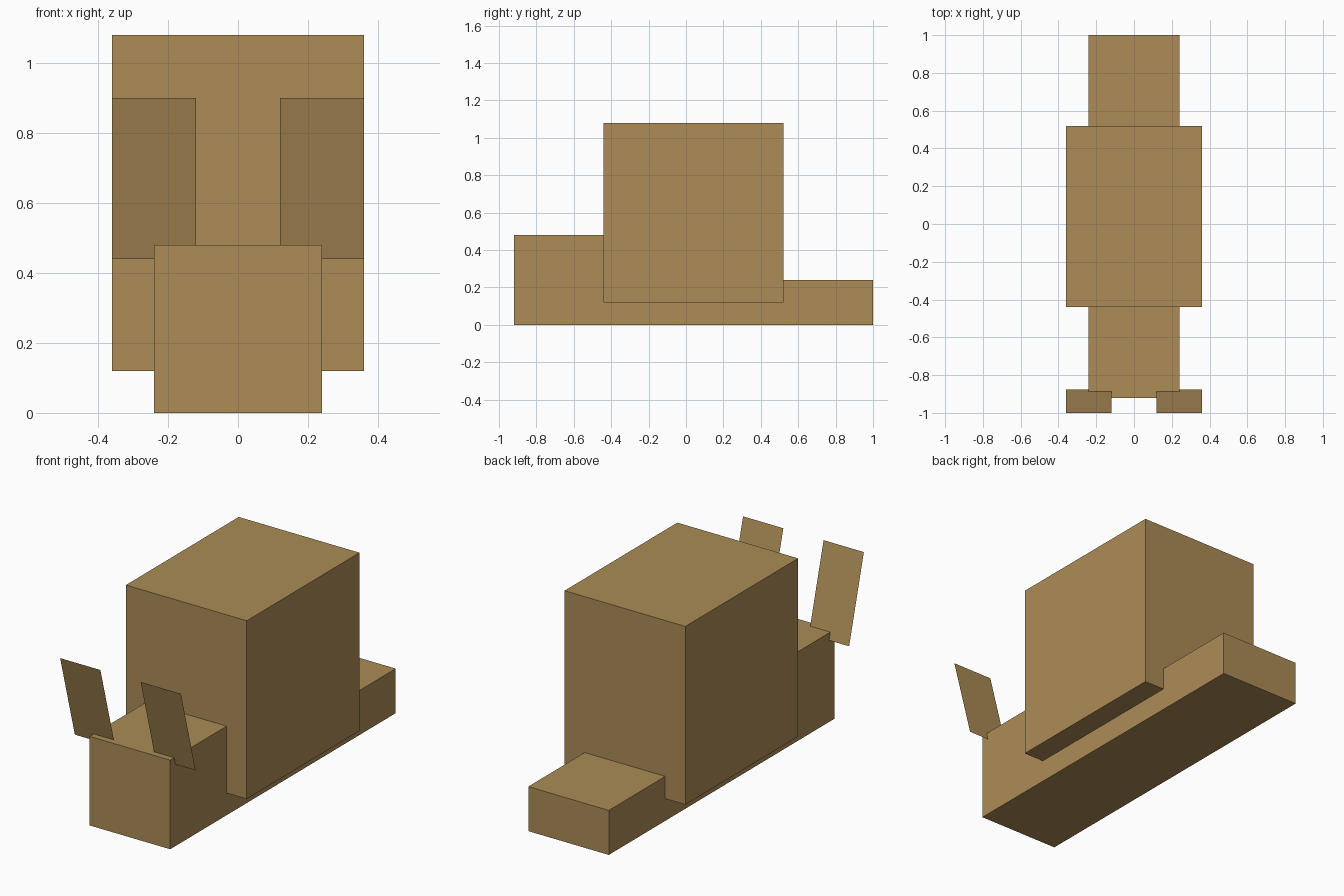
import bpy
import bmesh
from mathutils import Vector

default = bpy.data.objects.get("Cube")
if default:
    bpy.data.objects.remove(default, do_unlink=True)

# Single tan colour
tan = bpy.data.materials.new("tan")
tan.use_nodes = True
colour = (0.412, 0.262, 0.093, 1)
tan.diffuse_color = colour
tan.node_tree.nodes["Principled BSDF"].inputs["Base Color"].default_value = colour


def add_part(name, bm):
    mesh = bpy.data.meshes.new(name)
    bm.to_mesh(mesh)
    bm.free()
    mesh.materials.append(tan)
    part = bpy.data.objects.new(name, mesh)
    bpy.context.collection.objects.link(part)
    return part


def add_box(name, low, high):
    low, high = Vector(low), Vector(high)
    bm = bmesh.new()
    bmesh.ops.create_cube(bm, size=1)
    bmesh.ops.scale(bm, vec=high - low, verts=bm.verts)
    bmesh.ops.translate(bm, vec=(low + high) / 2, verts=bm.verts)
    return add_part(name, bm)


# Body: tall head block, long low foot and big shell
add_box("head", (-0.24, -0.92, 0), (0.24, -0.44, 0.48))
add_box("foot", (-0.24, -0.44, 0), (0.24, 1, 0.24))
add_box("shell", (-0.36, -0.44, 0.12), (0.36, 0.52, 1.08))

# Eye stalks: thin sheets leaning forward out of the head
for side, sign in (("left", 1), ("right", -1)):
    bm = bmesh.new()
    inner, outer = sorted((sign * 0.12, sign * 0.36))
    corners = [(inner, -0.875, 0.44), (outer, -0.875, 0.44),
               (outer, -1, 0.90), (inner, -1, 0.90)]
    bm.faces.new([bm.verts.new(c) for c in corners])
    add_part(side + "_eye_stalk", bm)
